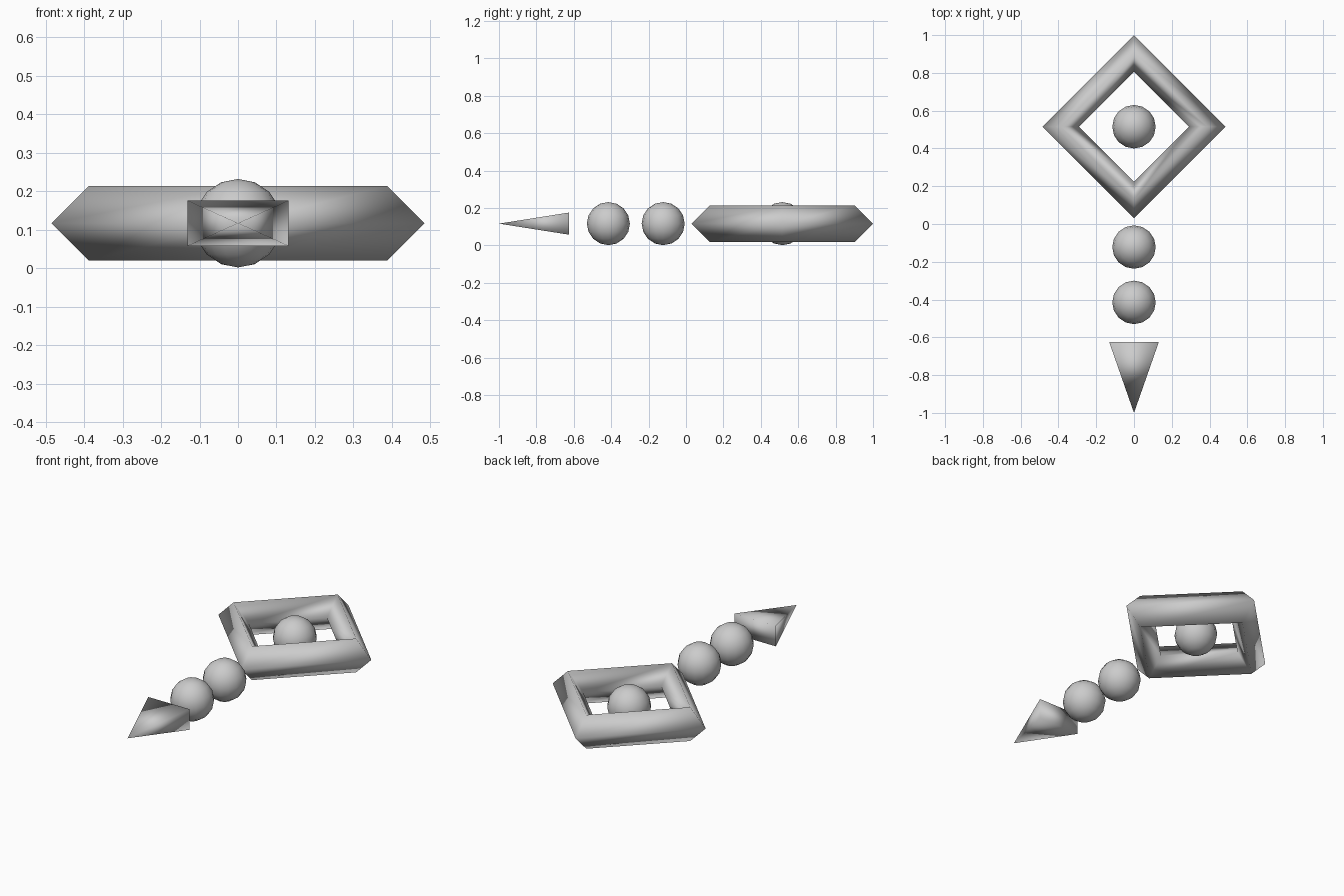
import bpy
import bmesh
import math
from mathutils import Matrix

if "Cube" in bpy.data.objects:
    bpy.data.objects.remove(bpy.data.objects["Cube"])

MID_Z = 0.1165      # shared centre height of every part
BEAD_R = 0.115


def finish(name, bm):
    """Turn a bmesh into a smooth shaded object."""
    bmesh.ops.remove_doubles(bm, verts=bm.verts, dist=1e-5)
    bmesh.ops.recalc_face_normals(bm, faces=bm.faces)
    for face in bm.faces:
        face.smooth = True
    mesh = bpy.data.meshes.new(name)
    bm.to_mesh(mesh)
    bm.free()
    obj = bpy.data.objects.new(name, mesh)
    bpy.context.collection.objects.link(obj)
    return obj


def ring(name, y, major, minor, sides=4):
    """Torus with few sides: square frame with a square section."""
    bm = bmesh.new()
    step = 2 * math.pi / sides
    loops = []
    for i in range(sides):
        a = i * step
        loop = []
        for j in range(sides):
            b = j * step
            r = major + minor * math.cos(b)
            loop.append(bm.verts.new((r * math.cos(a), y + r * math.sin(a),
                                      MID_Z + minor * math.sin(b))))
        loops.append(loop)
    for i in range(sides):
        p, q = loops[i], loops[(i + 1) % sides]
        for j in range(sides):
            k = (j + 1) % sides
            bm.faces.new((p[j], q[j], q[k], p[k]))
    return finish(name, bm)


def bead(name, y):
    bm = bmesh.new()
    bmesh.ops.create_uvsphere(bm, u_segments=16, v_segments=8, radius=BEAD_R,
                              matrix=Matrix.Translation((0, y, MID_Z)))
    return finish(name, bm)


def spike(name, y_base, y_tip, half_x, half_z):
    """Flattened four-sided pyramid pointing towards -y."""
    bm = bmesh.new()
    m = (Matrix.Translation((0, (y_base + y_tip) / 2, MID_Z))
         @ Matrix.Rotation(math.pi / 2, 4, 'X')
         @ Matrix.Diagonal((1, half_z / half_x, 1, 1))
         @ Matrix.Rotation(math.pi / 4, 4, 'Z'))
    bmesh.ops.create_cone(bm, cap_ends=True, segments=4,
                          radius1=half_x * math.sqrt(2), radius2=0,
                          depth=y_base - y_tip, matrix=m)
    return finish(name, bm)


# Diamond frame with a bead floating in its middle
ring("diamond_ring", 0.515, 0.388, 0.097)
bead("centre_bead", 0.515)

# Row of beads leading to the tip
for i, y in enumerate((-0.122, -0.415)):
    bead(f"stem_bead_{i + 1}", y)

# Pointed end
spike("pointed_tip", -0.626, -1.0, 0.131, 0.059)
